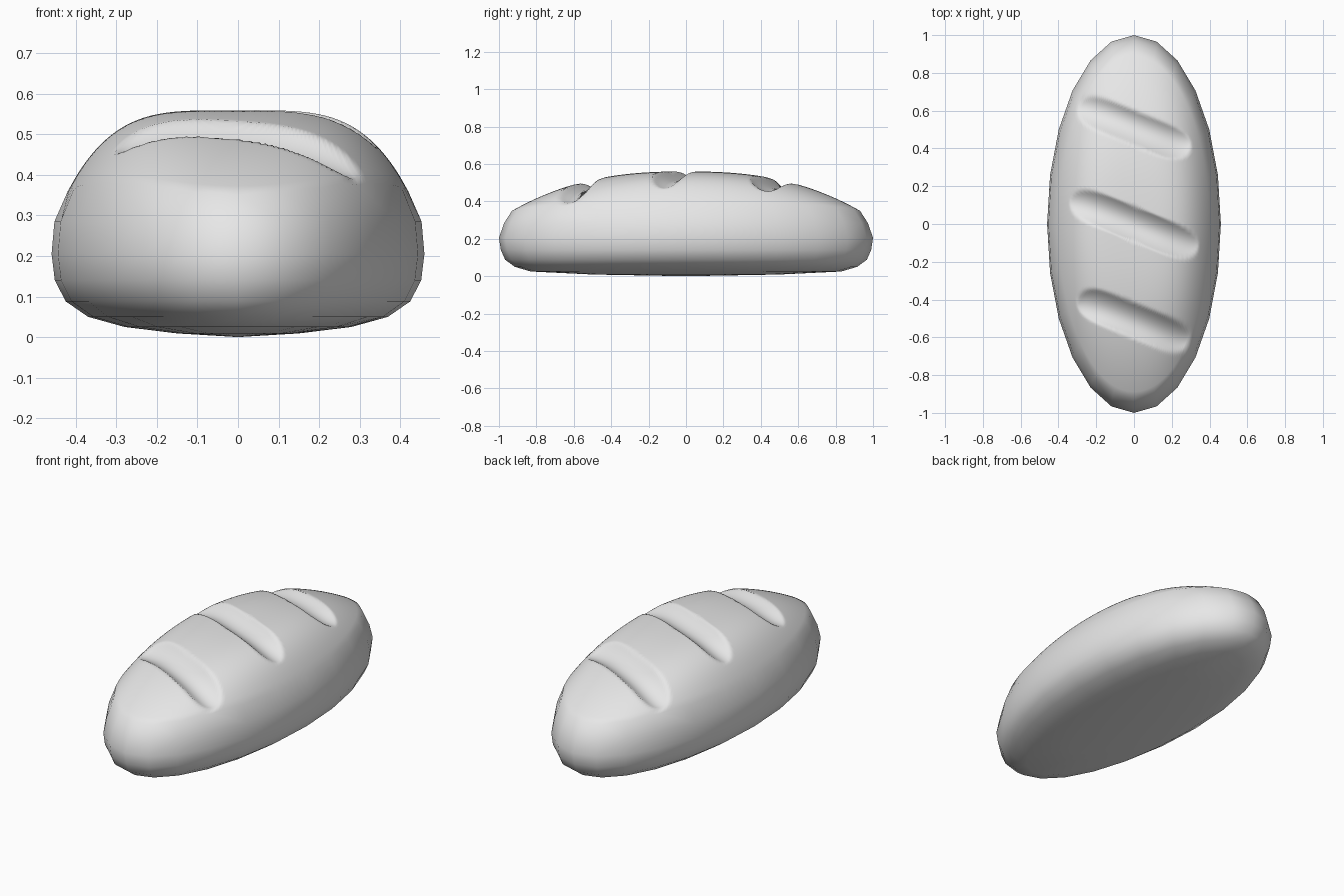
import bpy, bmesh, math

cube = bpy.data.objects.get("Cube")
if cube:
    bpy.data.objects.remove(cube, do_unlink=True)

SIDES = 24                   # sides of the loaf outline
FINE = 10                    # extra divisions per side on the scored crust
COUNT = SIDES * FINE
CROWN_X, CROWN_Y = 0.42, 0.93   # half sizes of the scored crust

crust = bpy.data.materials.new("crust_grey")
crust.use_nodes = True
crust.diffuse_color = (0.8, 0.8, 0.8, 1)
crust.node_tree.nodes["Principled BSDF"].inputs["Base Color"].default_value = (0.8, 0.8, 0.8, 1)

# scored cuts: centre y, half length
CUTS = [(0.51, 0.32), (0, 0.365), (-0.51, 0.32)]
CUT_WIDTH = 0.088
TILT = math.radians(-22)


def cut_depth(x, y):
    """Depth of the rounded scores at a point."""
    depth = 0
    for cy, length in CUTS:
        u = x * math.cos(TILT) + (y - cy) * math.sin(TILT)
        v = (y - cy) * math.cos(TILT) - x * math.sin(TILT)
        depth = max(depth, 0.05 * (1 - (u / length) ** 6 - (v / CUT_WIDTH) ** 2))
    return depth


def crown(x, y):
    """Height of the scored top, fuller across than along."""
    t = math.hypot(x / CROWN_X, y / CROWN_Y)
    c = (x / CROWN_X / t) ** 2 if t else 0
    drop = 0.2 * t ** 4 * c + 0.21 * t ** 2.5 * (1 - c)
    bulge = 0.08 * c * (1 - c) * t ** 3
    return 0.56 - drop + bulge - cut_depth(x, y)


bm = bmesh.new()


def ellipse(rx, ry, count):
    return [(rx * math.cos(math.tau * i / count), ry * math.sin(math.tau * i / count))
            for i in range(count)]


def bridge(lower, upper):
    n = len(lower)
    for i in range(n):
        j = (i + 1) % n
        bm.faces.new((lower[i], lower[j], upper[j], upper[i]))


def close(loop, z):
    tip = bm.verts.new((0, 0, z))
    for i, v in enumerate(loop):
        bm.faces.new((v, loop[(i + 1) % len(loop)], tip))


def crown_ring(points):
    return [bm.verts.new((x, y, crown(x, y))) for x, y in points]


# underside and flanks: half width, half length, height
FLANK = [(0.15, 0.5, 0.009), (0.28, 0.83, 0.025), (0.37, 0.915, 0.05),
         (0.425, 0.967, 0.088), (0.452, 0.99, 0.14), (0.46, 1.0, 0.205),
         (0.453, 0.972, 0.285)]
rings = [[bm.verts.new((x, y, z)) for x, y in ellipse(rx, ry, SIDES)]
         for rx, ry, z in FLANK]
close(rings[0], 0)
for a, b in zip(rings, rings[1:]):
    bridge(a, b)

# shoulder follows the outline's straight sides, divided finely
corners = ellipse(CROWN_X, CROWN_Y, SIDES)
chords = []
for (ax, ay), (bx, by) in zip(corners, corners[1:] + corners[:1]):
    chords += [(ax + (bx - ax) * k / FINE, ay + (by - ay) * k / FINE) for k in range(FINE)]
shoulder = crown_ring(chords)
last = rings[-1]
for i in range(SIDES):
    edge = [shoulder[(i * FINE + k) % COUNT] for k in range(FINE + 1)]
    bm.faces.new([last[i], last[(i + 1) % SIDES]] + edge[::-1])

# scored crust
STEPS = 60
previous = shoulder
for s in range(STEPS):
    t = 0.955 * (1 - s / STEPS)
    current = crown_ring(ellipse(CROWN_X * t, CROWN_Y * t, COUNT))
    bridge(previous, current)
    previous = current
close(previous, crown(0, 0))

bmesh.ops.recalc_face_normals(bm, faces=bm.faces[:])
bm.verts.index_update()
first = shoulder[0].index
mesh = bpy.data.meshes.new("bread_loaf")
bm.to_mesh(mesh)
bm.free()
for p in mesh.polygons:
    p.use_smooth = True
mesh.materials.append(crust)

# even out the shading along the shoulder's straight sides
normals = [v.normal.copy() for v in mesh.vertices]
for i in range(SIDES):
    a = normals[first + i * FINE]
    b = normals[first + (i + 1) % SIDES * FINE]
    for k in range(1, FINE):
        normals[first + i * FINE + k] = a.lerp(b, k / FINE).normalized()
mesh.normals_split_custom_set_from_vertices(normals)

loaf = bpy.data.objects.new("bread_loaf", mesh)
bpy.context.scene.collection.objects.link(loaf)
